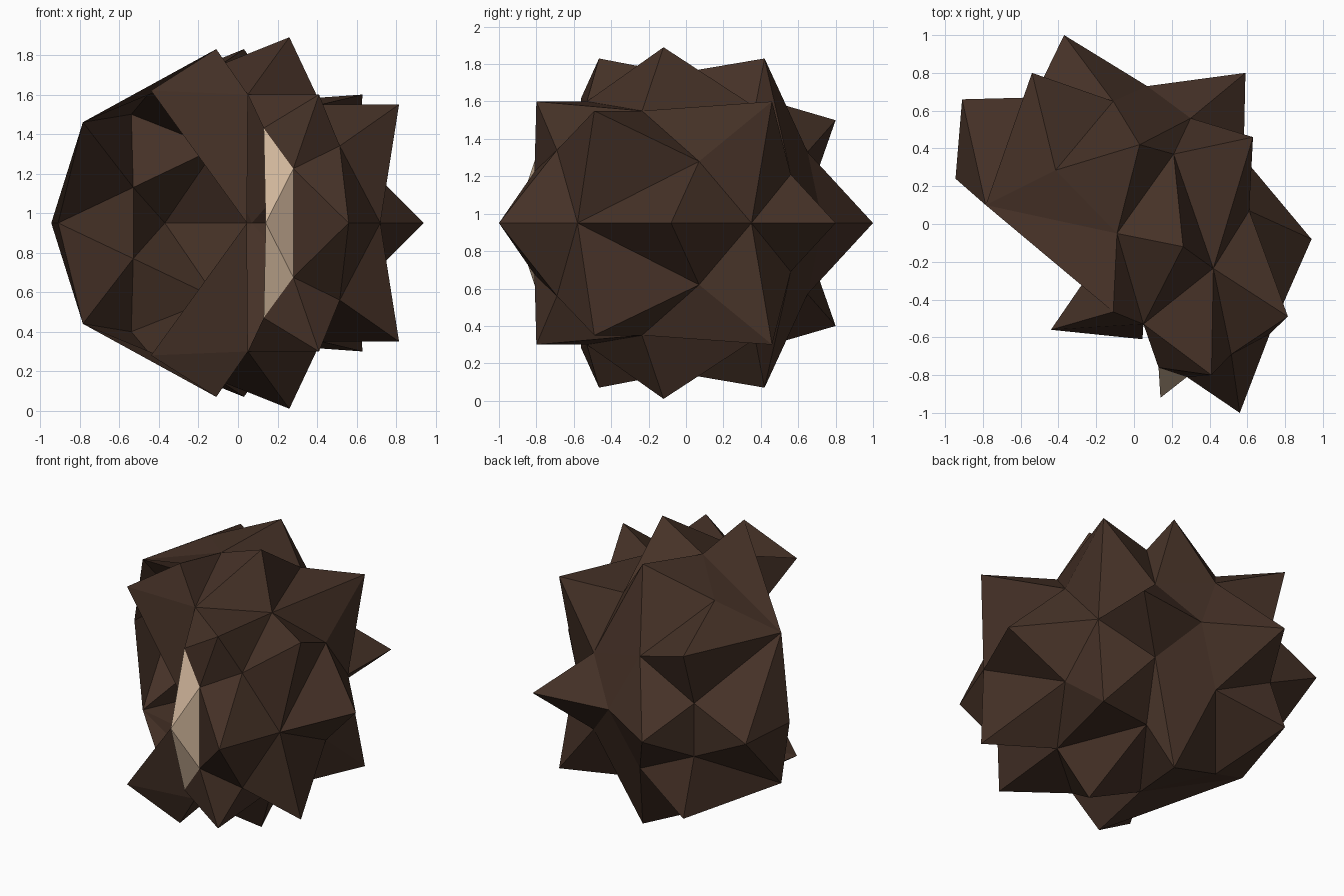
import bpy, bmesh
from mathutils import Vector

cube = bpy.data.objects.get("Cube")
if cube:
    bpy.data.objects.remove(cube, do_unlink=True)

MID = 0.95                       # height of the symmetry plane
CORE = Vector((0.1, 0.05, 0))    # inside of the shell, faces point away from it


def material(name, rgb):
    mat = bpy.data.materials.new(name)
    mat.use_nodes = True
    colour = (*rgb, 1)
    mat.diffuse_color = colour
    mat.node_tree.nodes["Principled BSDF"].inputs["Base Color"].default_value = colour
    return mat


brown = material("dark_brown_shell", (0.06, 0.031, 0.02))
cream = material("pale_cream", (0.68, 0.5, 0.35))

# Spike tips above the symmetry plane
tips = dict(
    top=(.26, -.12, .94), crest=(-.11, -.465, .88), rear_crest=(.03, .42, .88),
    brow=(.41, -.8, .65), shoulder=(.63, .46, .65), cheek=(.815, -.49, .6),
    rear=(-.54, .8, .55), side=(-.785, .1, .51), flap=(-.44, -.56, .67),
)
# Spike tips lying on the symmetry plane
ring = dict(
    nose=(.56, -1, 0), left_tip=(.94, -.08, 0), left_rear=(.59, .8, 0),
    back_tip=(-.37, 1, 0), right_rear=(-.91, .66, 0), right_tip=(-.945, .24, 0),
)
# Valleys between the spikes
valleys = dict(
    crown=(-.09, -.05, .8), notch=(.21, .37, .62), temple=(.42, -.235, .6),
    corner=(.05, -.53, .65), jaw=(.515, -.69, .39), ear=(.61, .07, .33),
    nape=(.3, .56, .26), spine=(-.11, .65, .38), roof=(-.415, .285, .7),
    dip=(-.53, .67, .18), dip_mid=(-.53, .67, 0), back_mid=(.07, .73, 0),
    cheek_mid=(.72, -.58, 0), ear_mid=(.58, .35, 0), flap_mid=(.045, -.61, 0),
)
# Pale plate by the opening
plate = dict(
    plate_top=(.13, -.76, .48), plate_edge=(.28, -.81, .275),
    plate_edge_mid=(.28, -.81, 0), plate_mid=(.14, -.92, 0),
)
points = {**tips, **ring, **valleys, **plate}


def shell(name, mat, triangles):
    """Flat triangles over half of the part, mirrored through the plane."""
    bm = bmesh.new()
    verts = {}
    for line in triangles.strip().splitlines():
        corners = line.split()
        for c in corners:
            if c not in verts:
                verts[c] = bm.verts.new(points[c])
        face = bm.faces.new([verts[c] for c in corners])
        face.normal_update()
        if face.normal.dot(face.calc_center_median() - CORE) < 0:
            face.normal_flip()
    mesh = bpy.data.meshes.new(name)
    bm.to_mesh(mesh)
    bm.free()
    mesh.materials.append(mat)
    obj = bpy.data.objects.new(name, mesh)
    bpy.context.collection.objects.link(obj)
    obj.location.z = MID
    mirror = obj.modifiers.new("mirror", "MIRROR")
    mirror.use_axis = (False, False, True)
    mirror.merge_threshold = 0.001
    return obj


# Spiky caps at top and bottom
shell("cap_spikes", brown, """
top crown corner
top corner temple
top temple notch
top notch crown
crown notch rear_crest
crown crest corner
crown side crest
crown roof side
crown rear_crest roof
roof rear_crest spine
roof spine rear
roof rear side
""")

# Front spikes beside the opening
shell("front_spikes", brown, """
corner brow temple
temple brow jaw
temple jaw cheek
jaw cheek cheek_mid
jaw cheek_mid nose
jaw brow plate_edge
jaw nose plate_edge
plate_edge nose plate_edge_mid
brow plate_top plate_edge
brow corner plate_top
""")

# Spikes of the left flank
shell("flank_spikes", brown, """
temple cheek ear
cheek cheek_mid ear
cheek_mid left_tip ear
left_tip ear_mid ear
ear ear_mid shoulder
ear shoulder temple
temple shoulder notch
shoulder ear_mid nape
shoulder nape notch
""")

# Spikes of the back wall
shell("back_spikes", brown, """
notch nape rear_crest
rear_crest nape spine
nape ear_mid left_rear
nape left_rear back_mid
nape back_mid spine
spine back_mid back_tip
spine back_tip dip
dip back_tip dip_mid
spine dip rear
rear dip side
dip side right_rear
dip right_rear dip_mid
side right_rear right_tip
""")

# Flaps reaching over the opening
shell("opening_flaps", brown, """
crest flap corner
crest flap crown
flap corner flap_mid
""")

# Pale plate at the rim of the opening
shell("pale_plate", cream, """
plate_top plate_edge plate_mid
plate_edge plate_edge_mid plate_mid
""")
